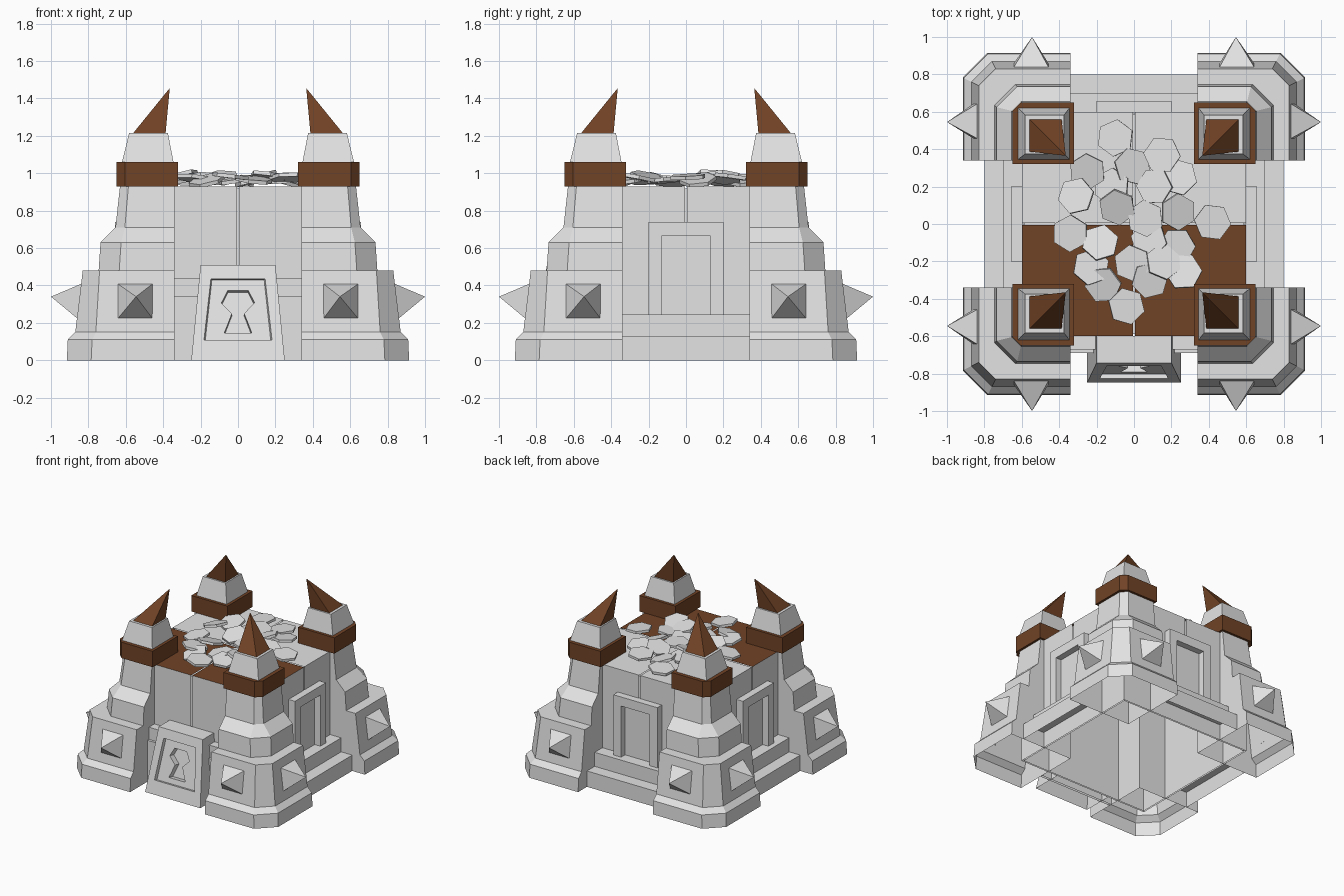
import bpy, bmesh, math, random
from mathutils import Matrix, Vector, Euler

if "Cube" in bpy.data.objects:
    bpy.data.objects.remove(bpy.data.objects["Cube"])

random.seed(4)


def material(name, rgb):
    m = bpy.data.materials.new(name)
    m.diffuse_color = (*rgb, 1)
    m.use_nodes = True
    m.node_tree.nodes["Principled BSDF"].inputs["Base Color"].default_value = m.diffuse_color
    return m


STONE = material("grey stone", (0.77, 0.77, 0.77))
BROWN = material("brown trim", (0.165, 0.056, 0.019))


def loft(name, rings, mat, xf=None, drop=None, paint=None):
    """Closed loft through rings of points; drop(face) removes faces,
    paint(face) picks the faces that take the brown trim."""
    bm = bmesh.new()
    loops = [[bm.verts.new(p) for p in r] for r in rings]
    n = len(loops[0])
    for a, b in zip(loops, loops[1:]):
        for i in range(n):
            j = (i + 1) % n
            bm.faces.new((a[i], a[j], b[j], b[i]))
    bm.faces.new(loops[0])
    bm.faces.new(loops[-1])
    if xf:
        bm.transform(xf)
    bmesh.ops.remove_doubles(bm, verts=bm.verts, dist=1e-5)
    bm.normal_update()
    bmesh.ops.recalc_face_normals(bm, faces=bm.faces)
    bm.normal_update()
    if bm.calc_volume(signed=True) < 0:
        bmesh.ops.reverse_faces(bm, faces=bm.faces)
        bm.normal_update()
    if paint:
        for f in bm.faces:
            f.material_index = int(paint(f))
    if drop:
        gone = [f for f in bm.faces if drop(f)]
        bmesh.ops.delete(bm, geom=gone, context='FACES')
    me = bpy.data.meshes.new(name)
    me.materials.append(mat)
    if paint:
        me.materials.append(BROWN)
    bm.to_mesh(me)
    bm.free()
    ob = bpy.data.objects.new(name, me)
    bpy.context.collection.objects.link(ob)
    return ob


def rect(x0, x1, y0, y1, z):
    return [(x0, y0, z), (x1, y0, z), (x1, y1, z), (x0, y1, z)]


def box(name, x0, x1, y0, y1, z0, z1, mat, **kw):
    return loft(name, [rect(x0, x1, y0, y1, z0), rect(x0, x1, y0, y1, z1)], mat, **kw)


def corner_ring(inner, outer, chamfer, z):
    """Square whose outer corner is cut off."""
    k = outer - chamfer
    return [(inner, inner, z), (outer, inner, z), (outer, k, z), (k, outer, z), (inner, outer, z)]


def is_underside(f):
    return f.normal.z < -0.99


# Corner towers: the same parts mirrored into each quadrant
TIERS = [(.915, .13, 0), (.91, .13, .11), (.87, .11, .15), (.83, .09, .48),
         (.745, .11, .48), (.735, .11, .63), (.655, .05, .71), (.63, .045, .94)]
for sx in (-1, 1):
    for sy in (-1, 1):
        tag = ("left" if sx < 0 else "right") + ("_front" if sy < 0 else "_back")
        M = Matrix.Diagonal((sx, sy, 1, 1))
        loft("tower_" + tag, [corner_ring(.34, o, c, z) for o, c, z in TIERS],
             STONE, M, drop=is_underside)
        loft("tower_collar_" + tag,
             [corner_ring(.322, .65, .045, z) for z in (.93, 1.06)], BROWN, M)
        loft("tower_cap_" + tag, [rect(.345, .62, .345, .62, 1.06),
                                  rect(.375, .582, .375, .582, 1.215)], STONE, M)
        loft("tower_horn_" + tag, [rect(.387, .56, .387, .56, 1.215),
                                   [(.365, .365, 1.455)] * 4], BROWN, M)
        # One stud on each outer face of the tower foot
        a, b = .455, .645
        stud = [[(a, .855, .22), (b, .855, .22), (b, .835, .41), (a, .835, .41)],
                [(.545, 1.0, .34)] * 4]
        swap = Matrix(((0, 1, 0, 0), (1, 0, 0, 0), (0, 0, 1, 0), (0, 0, 0, 1)))
        loft("stud_y_" + tag, stud, STONE, M)
        loft("stud_x_" + tag, stud, STONE, M @ swap)

        # Wall block of this quadrant, hollow towards the joints between blocks
        def hidden(f):
            c = f.calc_center_median()
            return is_underside(f) or (abs(f.normal.z) < .1 and min(abs(c.x), abs(c.y)) < .02)
        box("wall_block_" + tag, .005, .6, .005, .6, 0, .93, STONE, xf=M, drop=hidden,
            paint=lambda f: f.normal.z > .9 and f.calc_center_median().y < 0)

# Core just behind the wall faces, closing the joints
box("wall_core", -.588, .588, -.588, .588, 0, .918, STONE, drop=is_underside)

# Steps and blind doorways on the right, back and left sides
for side, deg in (("right", 90), ("back", 180), ("left", 270)):
    R = Matrix.Rotation(math.radians(deg), 4, 'Z')
    box("lower_step_" + side, -.34, .34, -.8, -.6, 0, .13, STONE, xf=R, drop=is_underside)
    box("upper_step_" + side, -.34, .34, -.7, -.6, .13, .245, STONE, xf=R, drop=is_underside)
    arch = [(-.2, .245), (-.2, .74), (.2, .74), (.2, .245),
            (.13, .245), (.13, .665), (-.13, .665), (-.13, .245)]
    loft("door_frame_" + side, [[(x, y, z) for x, z in arch] for y in (-.658, -.595)],
         STONE, R)
    box("door_panel_" + side, -.13, .13, -.606, -.59, .245, .665, STONE, xf=R)

# Front wall ledges either side of the gate
for d, top in ((.69, .34), (.67, .44)):
    box("front_ledge", -.34, .34, -d, -.6, 0, top, STONE, drop=is_underside)


# Leaning front gate with a sunken panel and keyhole, cut square to its face
def lean(z):
    return -.848 + .105 * z / .51


gate = loft("front_gate", [
    [(-.25, lean(0), 0), (.25, lean(0), 0), (.25, -.6, 0), (-.25, -.6, 0)],
    [(-.2, lean(.51), .51), (.2, lean(.51), .51), (.2, -.6, .51), (-.2, -.6, .51)]], STONE)
half_key = [(.075, .15), (.033, .255), (.09, .312), (.055, .378)]
keyhole = half_key + [(-x, z) for x, z in reversed(half_key)]
panel = [(-.182, .108), (.182, .108), (.145, .435), (-.145, .435)]
for shape, depth, taper in ((panel, .025, .3), (keyhole, .075, .1)):
    cutter = loft("gate_cutter", [
        [(x * (1 - taper * d / .2), lean(z) + d, z - .206 * d) for x, z in shape]
        for d in (-.05, depth)], STONE)
    cutter.hide_render = True
    mod = gate.modifiers.new("cut", 'BOOLEAN')
    mod.object = cutter
    mod.operation = 'DIFFERENCE'
    mod.solver = 'EXACT'
    bpy.context.view_layer.objects.active = gate
    bpy.ops.object.modifier_apply(modifier=mod.name)
    bpy.data.objects.remove(cutter, do_unlink=True)
# Open the gate underneath like the rest
bm = bmesh.new()
bm.from_mesh(gate.data)
bmesh.ops.delete(bm, geom=[f for f in bm.faces if f.calc_center_median().z < .001],
                 context='FACES')
bm.to_mesh(gate.data)
bm.free()

# Heap of six-sided slabs on the roof
SPOTS = [(-.1, .46), (.15, .37), (-.25, .28), (-.31, .15), (-.01, .31), (.24, .25),
         (-.09, .09), (-.34, -.05), (.235, .065), (.42, .01), (.06, .03), (.08, -.085),
         (-.18, -.1), (.23, -.12), (-.01, -.21), (-.23, -.23), (-.165, -.325),
         (.085, -.3), (.265, -.255), (-.04, -.44), (.11, .2), (.16, -.2), (-.12, .2)]
hexagon = [(.1 * math.cos(i * math.pi / 3), .1 * math.sin(i * math.pi / 3)) for i in range(6)]
for i, (x, y) in enumerate(SPOTS):
    tilt = .1 if math.hypot(x, y) > .38 else .3
    spin = Euler((random.uniform(-tilt, tilt), random.uniform(-tilt, tilt),
                  random.uniform(0, 1.05))).to_matrix().to_4x4()
    z = random.uniform(.955, .985)
    loft("roof_slab_%d" % i, [[(px, py, h) for px, py in hexagon] for h in (-.01, .01)],
         STONE, Matrix.Translation(Vector((x, y, z))) @ spin)
